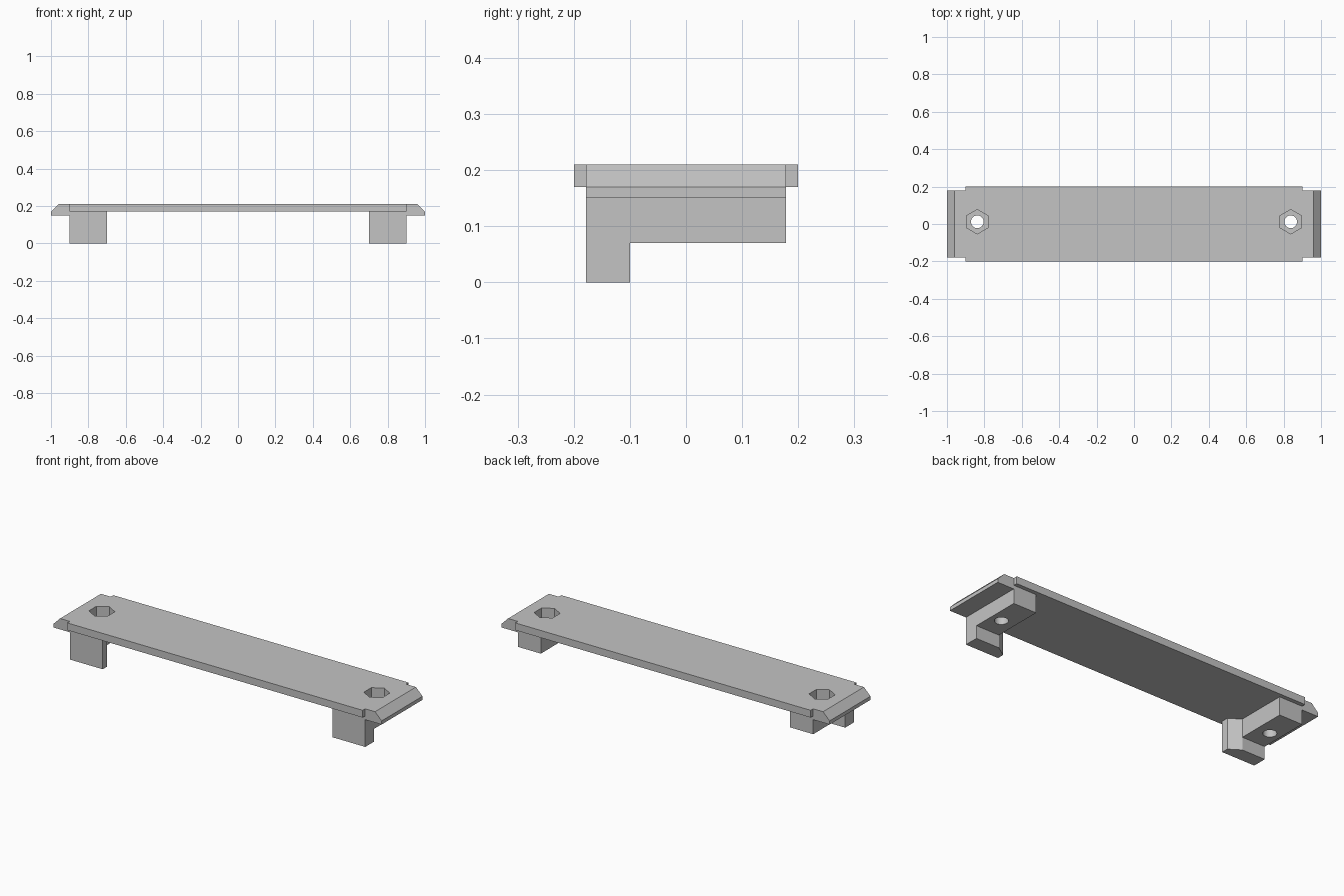
import bpy
import bmesh
import math
from mathutils import Matrix, Vector

default = bpy.data.objects.get("Cube")
if default:
    bpy.data.objects.remove(default, do_unlink=True)

grey = bpy.data.materials.new("plain_grey")
grey.use_nodes = True
colour = (0.55, 0.55, 0.55, 1)
grey.diffuse_color = colour
grey.node_tree.nodes["Principled BSDF"].inputs["Base Color"].default_value = colour


def finish(name, bm):
    bmesh.ops.recalc_face_normals(bm, faces=bm.faces)
    mesh = bpy.data.meshes.new(name)
    bm.to_mesh(mesh)
    bm.free()
    mesh.materials.append(grey)
    obj = bpy.data.objects.new(name, mesh)
    bpy.context.collection.objects.link(obj)
    return obj


def prism(name, outline, depth):
    """Extrude a closed outline of 3D points along a vector."""
    bm = bmesh.new()
    face = bm.faces.new([bm.verts.new(p) for p in outline])
    moved = bmesh.ops.extrude_face_region(bm, geom=[face])["geom"]
    bmesh.ops.translate(bm, vec=Vector(depth),
                        verts=[v for v in moved if isinstance(v, bmesh.types.BMVert)])
    return finish(name, bm)


def rod(name, sides, radius, x, y, low, high, turn):
    bm = bmesh.new()
    place = Matrix.Translation((x, y, (low + high) / 2)) @ Matrix.Rotation(turn, 4, "Z")
    bmesh.ops.create_cone(bm, cap_ends=True, segments=sides, radius1=radius,
                          radius2=radius, depth=high - low, matrix=place)
    return finish(name, bm)


def combine(target, tool, operation):
    mod = target.modifiers.new(tool.name, "BOOLEAN")
    mod.operation = operation
    mod.solver = "EXACT"
    mod.object = tool
    bpy.context.view_layer.objects.active = target
    bpy.ops.object.modifier_apply(modifier=mod.name)
    bpy.data.objects.remove(tool, do_unlink=True)


HALF = 0.178     # half width of the ends and feet
INSIDE = 0.19    # height at which the feet are buried in the plate

# Long top plate
plate = prism("mounting_plate",
              [(-0.9, -0.2, 0.17), (0.9, -0.2, 0.17), (0.9, 0.2, 0.17), (-0.9, 0.2, 0.17)],
              (0, 0, 0.04))

for side, s in (("left", 1), ("right", -1)):
    # Nut block under the plate
    block = [(0.76, -0.12), (0.9, -0.12), (0.9, HALF), (0.76, HALF)]
    combine(plate, prism(side + "_nut_block", [(s * x, y, 0.07) for x, y in block],
                         (0, 0, INSIDE - 0.07)), "UNION")
    # Front leg with a bevelled inner corner
    leg = [(0.7, -HALF), (0.9, -HALF), (0.9, -0.1), (0.76, -0.1), (0.7, -0.14)]
    combine(plate, prism(side + "_leg", [(s * x, y, 0) for x, y in leg],
                         (0, 0, INSIDE)), "UNION")
    # Narrower end lip with a sloped tip
    lip = [(0.82, 0.15), (1, 0.15), (1, 0.17), (0.96, 0.21), (0.82, 0.21)]
    combine(plate, prism(side + "_end_lip", [(s * x, -HALF, z) for x, z in lip],
                         (0, 2 * HALF, 0)), "UNION")
    # Hexagonal nut pocket and round screw hole
    combine(plate, rod(side + "_nut_pocket", 6, 0.065, s * 0.838, 0.012, 0.13, 0.3, 0),
            "DIFFERENCE")
    combine(plate, rod(side + "_screw_hole", 32, 0.034, s * 0.838, 0.012, -0.1, 0.3, 0),
            "DIFFERENCE")

# Smooth only the round holes
bpy.ops.object.select_all(action="DESELECT")
plate.select_set(True)
bpy.context.view_layer.objects.active = plate
bpy.ops.object.shade_smooth_by_angle(angle=math.radians(25))
